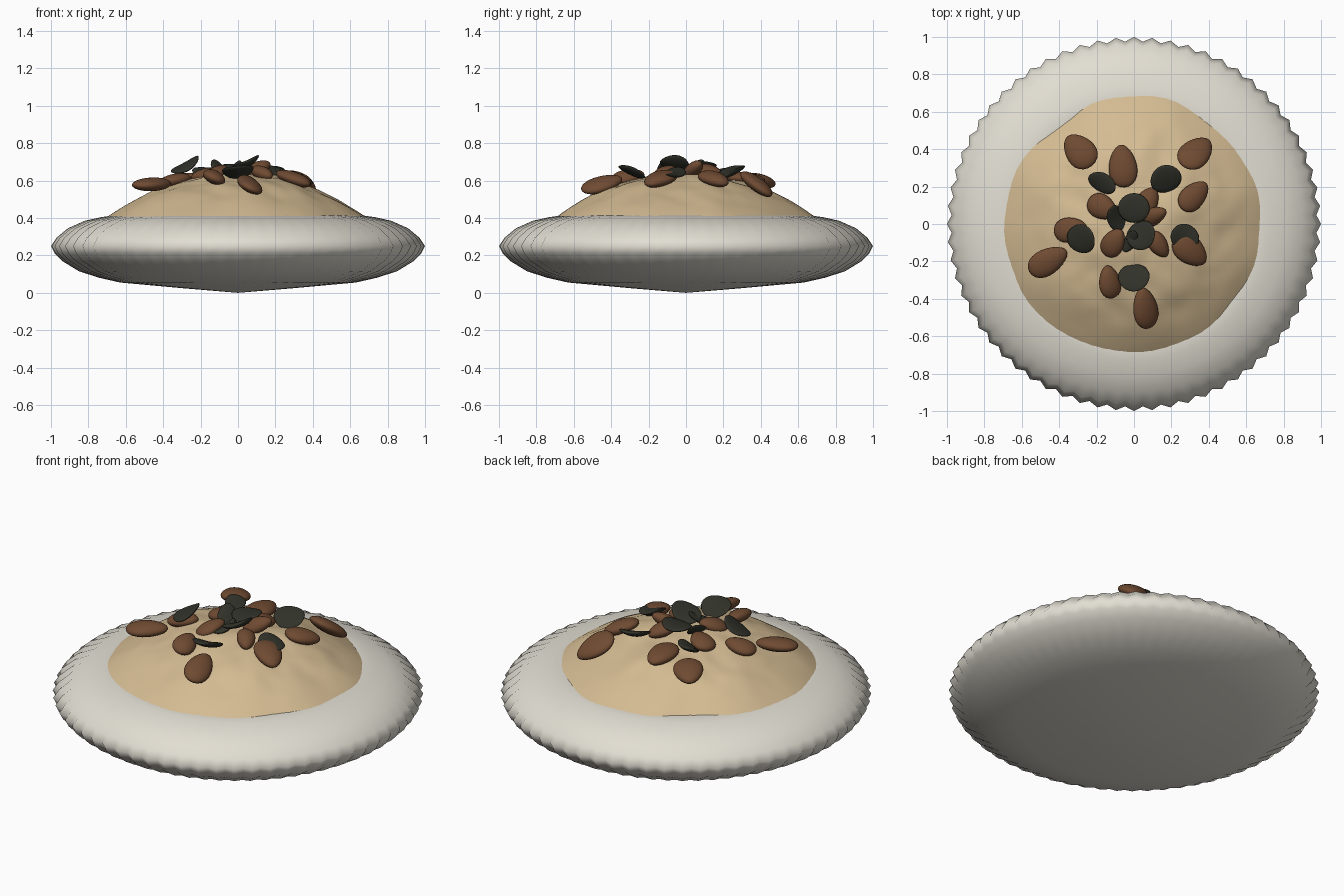
import bpy, bmesh, math
from mathutils import Matrix, Vector, noise

cube = bpy.data.objects.get("Cube")
if cube:
    bpy.data.objects.remove(cube)


def material(name, rgb):
    m = bpy.data.materials.new(name)
    m.use_nodes = True
    m.diffuse_color = (*rgb, 1)
    bsdf = m.node_tree.nodes["Principled BSDF"]
    bsdf.inputs["Base Color"].default_value = (*rgb, 1)
    bsdf.inputs["Roughness"].default_value = 0.7
    return m


CREAM = material("cream glaze", (0.76, 0.73, 0.65))
TAN = material("tan filling", (0.66, 0.50, 0.29))
BROWN = material("brown nut", (0.16, 0.07, 0.032))
BLACK = material("dark seed", (0.03, 0.031, 0.022))


def make_object(name, bm, mat):
    bmesh.ops.recalc_face_normals(bm, faces=bm.faces[:])
    for f in bm.faces:
        f.smooth = True
    me = bpy.data.meshes.new(name)
    bm.to_mesh(me)
    bm.free()
    me.materials.append(mat)
    ob = bpy.data.objects.new(name, me)
    bpy.context.collection.objects.link(ob)
    return ob


def lathe(name, profile, segs, mat, warp):
    """Spin a profile that starts (and may end) on the axis; warp shapes each point."""
    bm = bmesh.new()
    rings = []
    for r, z in profile:
        n = 1 if r == 0 else segs
        rings.append([bm.verts.new(warp(r, z, i, math.tau * i / segs)) for i in range(n)])
    for a, b in zip(rings, rings[1:]):
        for i in range(segs):
            j = (i + 1) % segs
            corners = [a[i % len(a)], a[j % len(a)], b[j % len(b)], b[i % len(b)]]
            bm.faces.new(list(dict.fromkeys(corners)))
    return make_object(name, bm, mat)


# Fluted dish: the ripples fade towards the centre
FLUTES = 64


def flute(r, z, i, a):
    depth = 0.024 * max(0, (r - 0.6) / 0.4)
    r -= depth * (i % 2)
    return r * math.cos(a), r * math.sin(a), z


DISH = [(0, 0), (0.3, 0.025), (0.63, 0.055), (0.74, 0.08), (0.85, 0.115), (0.94, 0.17),
        (0.98, 0.21), (1, 0.25), (0.97, 0.295), (0.91, 0.345), (0.82, 0.385), (0.73, 0.405),
        (0.66, 0.415), (0.58, 0.40), (0, 0.38)]
lathe("fluted_dish", DISH, FLUTES * 2, CREAM, flute)


# Lumpy mound of filling
def mound_height(x, y):
    t = math.hypot(x, y) / 0.7
    lump = noise.noise(Vector((x * 4, y * 4, 1.7))) * 0.022
    lump += noise.noise(Vector((x * 10, y * 10, 5.2))) * 0.008
    return 0.40 + 0.235 * (1 - t ** 2.2) + lump * min(1, 3 * abs(1 - t))


def lumpy(r, z, i, a):
    edge = 1 + 0.03 * noise.noise(Vector((math.cos(a) * 2.2, math.sin(a) * 2.2, 3)))
    edge -= 0.05 * max(0, math.cos(a - 2.25)) ** 20
    x, y = r * math.cos(a), r * math.sin(a)
    return x * edge - 0.01, y * edge, mound_height(x, y)


lathe("filling_mound", [(0.72 * k / 36, 0) for k in range(37)], 120, TAN, lumpy)


# Nuts and seeds: placed by heading and by slope in x and y
def place(ob, x, y, z, heading, sx, sy):
    up = Vector((-sx, -sy, 1)).normalized()
    h = math.radians(heading)
    along = Vector((math.cos(h), math.sin(h), sx * math.cos(h) + sy * math.sin(h))).normalized()
    rot = Matrix((along, up.cross(along), up)).transposed()
    ob.matrix_world = Matrix.Translation((x, y, z)) @ rot.to_4x4()


def nut(name, length, width):
    bm = bmesh.new()
    bmesh.ops.create_uvsphere(bm, u_segments=24, v_segments=14, radius=1)
    for v in bm.verts:
        taper = 1 - 0.2 * v.co.x
        v.co = (v.co.x * length / 2, v.co.y * taper * width / 2, v.co.z * 0.036)
    return make_object(name, bm, BROWN)


def seed(name, length, width):
    bm = bmesh.new()
    bmesh.ops.create_uvsphere(bm, u_segments=24, v_segments=12, radius=1)
    for v in bm.verts:
        cup = 0.018 * (v.co.x ** 2 - 0.4)
        v.co = (v.co.x * length / 2, v.co.y * width / 2, v.co.z * 0.016 + cup)
    return make_object(name, bm, BLACK)


# x, y, z, length, width, heading, slope x, slope y
NUTS = [
    (-.29, .39, .60, .21, .16, 130, .1, -.2),
    (-.06, .31, .61, .23, .15, 95, 0, -.1),
    (.33, .38, .58, .23, .16, 45, -.2, -.65),
    (.32, .15, .61, .20, .13, 45, -.3, -.1),
    (-.46, -.20, .58, .23, .14, 30, 0, .1),
    (-.34, -.03, .60, .18, .13, 10, .2, 0),
    (-.13, -.31, .62, .18, .12, 100, -.4, .1),
    (.06, -.45, .58, .23, .14, 100, -.5, .2),
    (.30, -.14, .61, .22, .15, -40, -.3, .1),
    (-.17, .09, .63, .17, .13, -30, .2, 0),
    (.10, .04, .66, .17, .10, 25, .2, .6),
    (-.11, -.10, .64, .17, .12, 60, .3, .2),
    (.13, -.11, .64, .16, .10, -55, -.3, .1),
    (.07, .12, .65, .17, .12, 60, -.2, -.2),
]
SEEDS = [
    (-.17, .22, .65, .16, .11, -30, .2, .4),
    (.17, .24, .65, .17, .16, 20, -.2, .45),
    (0, .085, .68, .17, .16, 0, .1, .1),
    (-.09, .03, .66, .17, .11, -60, -.6, .3),
    (.04, -.06, .69, .17, .16, 20, .5, -.2),
    (-.28, -.08, .68, .17, .16, 0, .55, .3),
    (.27, -.07, .64, .16, .14, -20, -.25, .1),
    (0, -.285, .65, .17, .16, 0, .1, -.45),
    (-.02, -.09, .665, .14, .07, 60, .5, .3),
]
for kind, label, rows in ((nut, "brown_nut", NUTS), (seed, "dark_seed", SEEDS)):
    for k, (x, y, z, length, width, heading, sx, sy) in enumerate(rows, 1):
        place(kind(f"{label}_{k}", length, width), x, y, z, heading, sx, sy)
